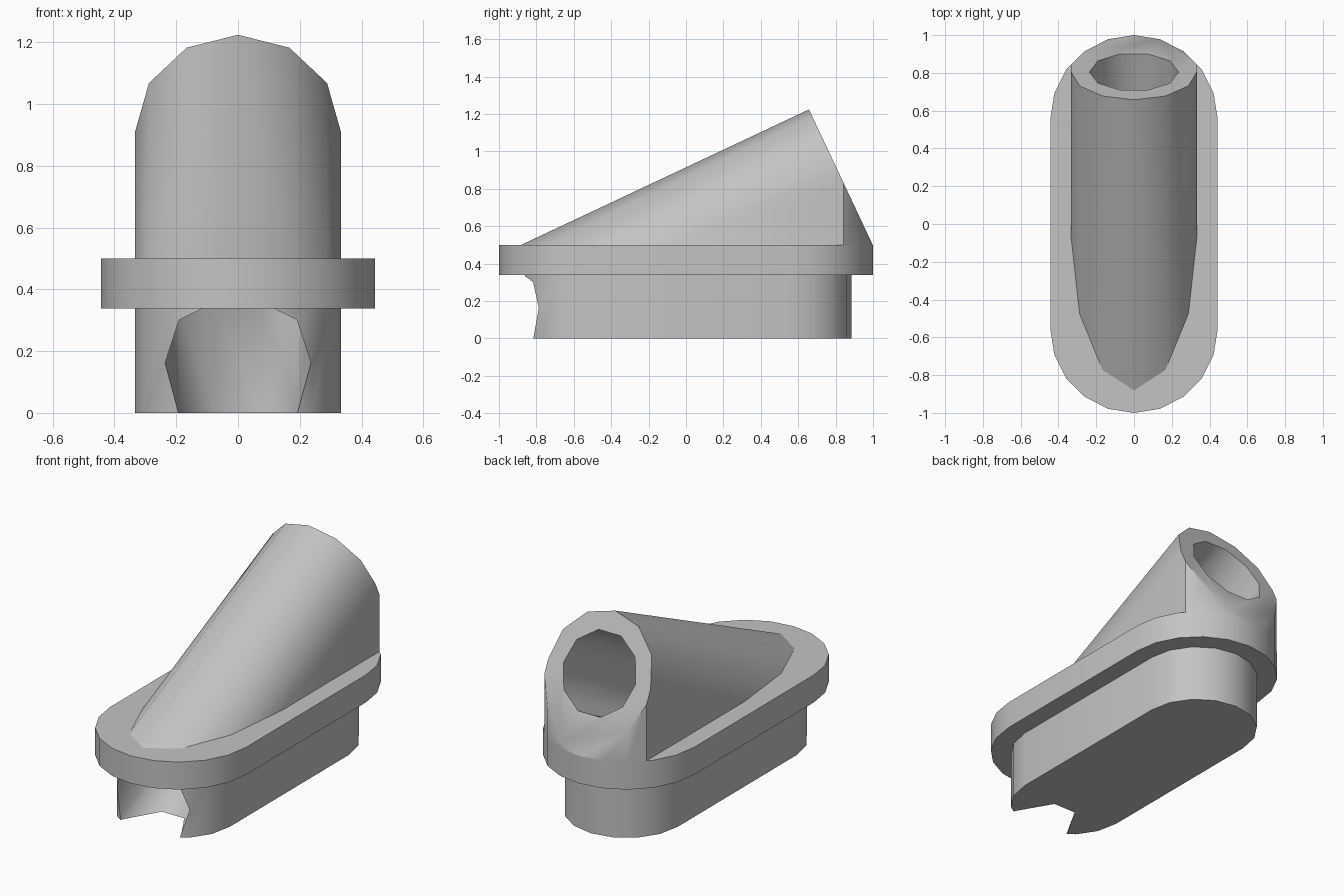
import bpy
import bmesh
from math import sin, cos, pi, radians
from mathutils import Matrix, Vector

cube = bpy.data.objects.get("Cube")
if cube:
    bpy.data.objects.remove(cube, do_unlink=True)

grey = bpy.data.materials.new("grey_plastic")
grey.use_nodes = True
grey.diffuse_color = (0.55, 0.55, 0.55, 1)
grey.node_tree.nodes["Principled BSDF"].inputs["Base Color"].default_value = (0.55, 0.55, 0.55, 1)

TILT = radians(25.2)
MOUTH = Vector((0, 0.805, 0.911))          # centre of the sloping end face
AXIS = Vector((0, cos(TILT), sin(TILT)))
UP = Vector((0, -sin(TILT), cos(TILT)))


def prism(name, points, sweep):
    """Closed solid from a planar outline swept along a vector."""
    bm = bmesh.new()
    face = bm.faces.new([bm.verts.new(p) for p in points])
    result = bmesh.ops.extrude_face_region(bm, geom=[face])
    moved = [g for g in result["geom"] if isinstance(g, bmesh.types.BMVert)]
    bmesh.ops.translate(bm, verts=moved, vec=sweep)
    bmesh.ops.recalc_face_normals(bm, faces=bm.faces[:])
    mesh = bpy.data.meshes.new(name)
    bm.to_mesh(mesh)
    bm.free()
    mesh.materials.append(grey)
    obj = bpy.data.objects.new(name, mesh)
    bpy.context.collection.objects.link(obj)
    return obj


def stadium(name, radius, centre, steps, bottom, top):
    """Upright slab with two rounded ends."""
    points = []
    for end in (0, 1):
        for i in range(steps + 1):
            a = pi * (end + i / steps)
            y = radius * sin(a) + (centre if end == 0 else -centre)
            points.append((radius * cos(a), y, bottom))
    return prism(name, points, Vector((0, 0, top - bottom)))


def boolean(obj, cutter, operation):
    mod = obj.modifiers.new(operation.lower(), "BOOLEAN")
    mod.operation = operation
    mod.solver = "EXACT"
    mod.object = cutter
    bpy.context.view_layer.objects.active = obj
    bpy.ops.object.modifier_apply(modifier=mod.name)


def on_tilt(x, v):
    return MOUTH + Vector((x, 0, 0)) + UP * v


# Base plug and wider flange
plug = stadium("base_plug", 0.333, 0.552, 8, 0, 0.338)
flange = stadium("flange", 0.443, 0.557, 10, 0.338, 0.5)

# Sloping socket: arched profile swept along the tilt, trimmed to the flange outline
arch = [on_tilt(0.333 * cos(pi * i / 6), 0.346 * sin(pi * i / 6)) for i in range(7)]
arch += [on_tilt(-0.333, -1.6), on_tilt(0.333, -1.6)]
socket = prism("sloping_socket", arch, AXIS * -2.4)
trim = stadium("socket_trim", 0.443, 0.557, 10, 0.5, 1.6)
boolean(socket, trim, "INTERSECT")

# Ten-sided bore running through every part
ring = [on_tilt(0.236 * cos(pi * i / 5), 0.236 * sin(pi * i / 5)) + AXIS * 0.4 for i in range(10)]
bore = prism("bore_cutter", ring, AXIS * -2.9)

parts = (plug, flange, socket)
for part in parts:
    boolean(part, bore, "DIFFERENCE")

for helper in (trim, bore):
    bpy.data.objects.remove(helper, do_unlink=True)

# Soft shading with crisp rims
for part in parts:
    bpy.ops.object.select_all(action="DESELECT")
    part.select_set(True)
    bpy.context.view_layer.objects.active = part
    bpy.ops.object.shade_smooth_by_angle(angle=radians(37))
